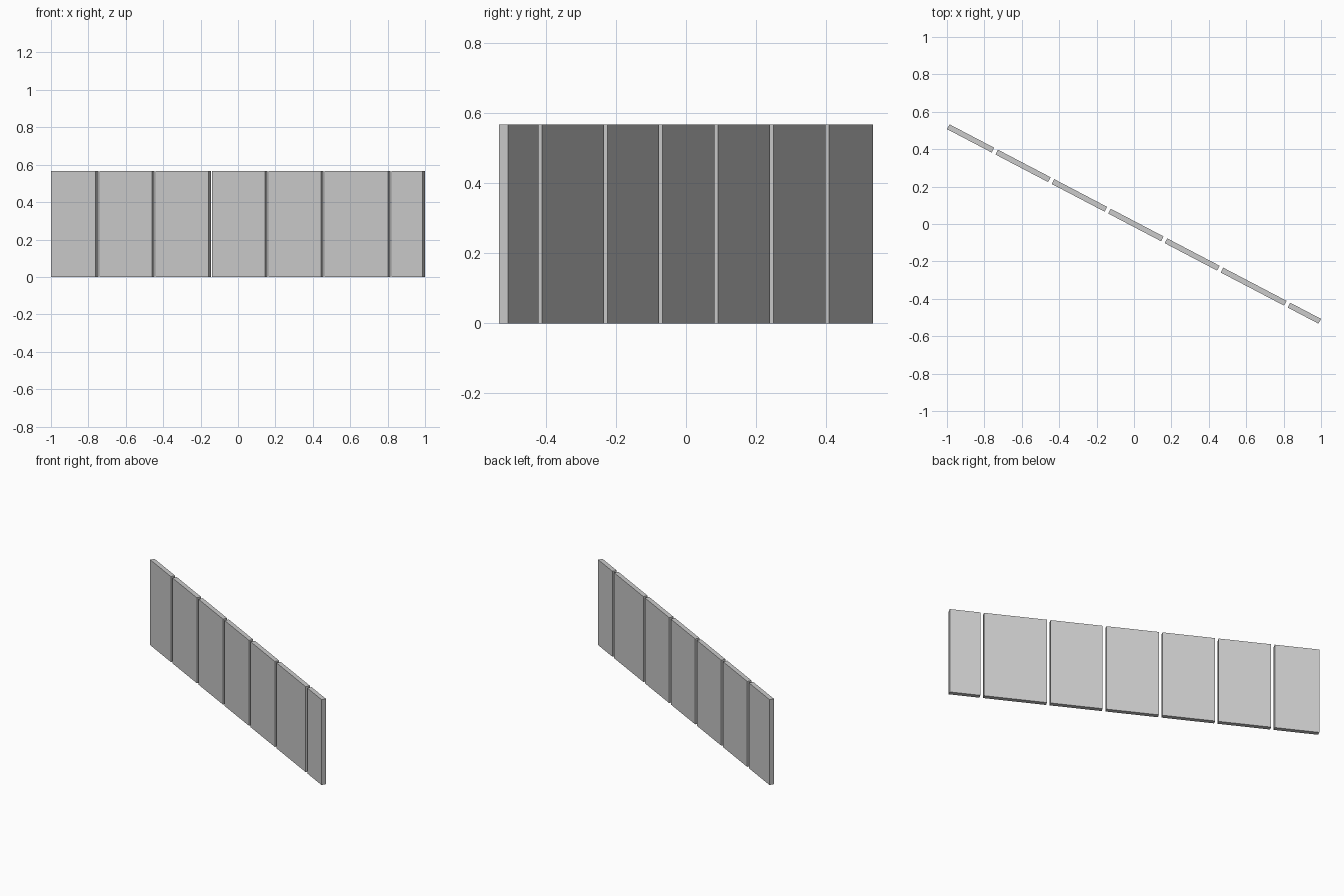
import bpy
from math import cos, sin, radians

if "Cube" in bpy.data.objects:
    bpy.data.objects.remove(bpy.data.objects["Cube"])

ANGLE = radians(-27.64)   # the row of panels runs diagonally
LENGTH = 2.242
THICK = 0.029
HEIGHT = 0.567
GAP = 0.022
GAP_CENTRES = [-0.84, -0.50, -0.159, 0.182, 0.52, 0.924]


def add_panel(name, start, end):
    """Upright slab between two distances along the diagonal."""
    mid = (start + end) / 2
    bpy.ops.mesh.primitive_cube_add(
        size=1, location=(mid * cos(ANGLE), mid * sin(ANGLE), HEIGHT / 2),
        rotation=(0, 0, ANGLE))
    ob = bpy.context.object
    ob.name = name
    ob.scale = (end - start, THICK, HEIGHT)


# Panels fill the spaces between the narrow open gaps
starts = [-LENGTH / 2] + [g + GAP / 2 for g in GAP_CENTRES]
ends = [g - GAP / 2 for g in GAP_CENTRES] + [LENGTH / 2]
for i, (a, b) in enumerate(zip(starts, ends), 1):
    add_panel(f"wall_panel_{i}", a, b)
